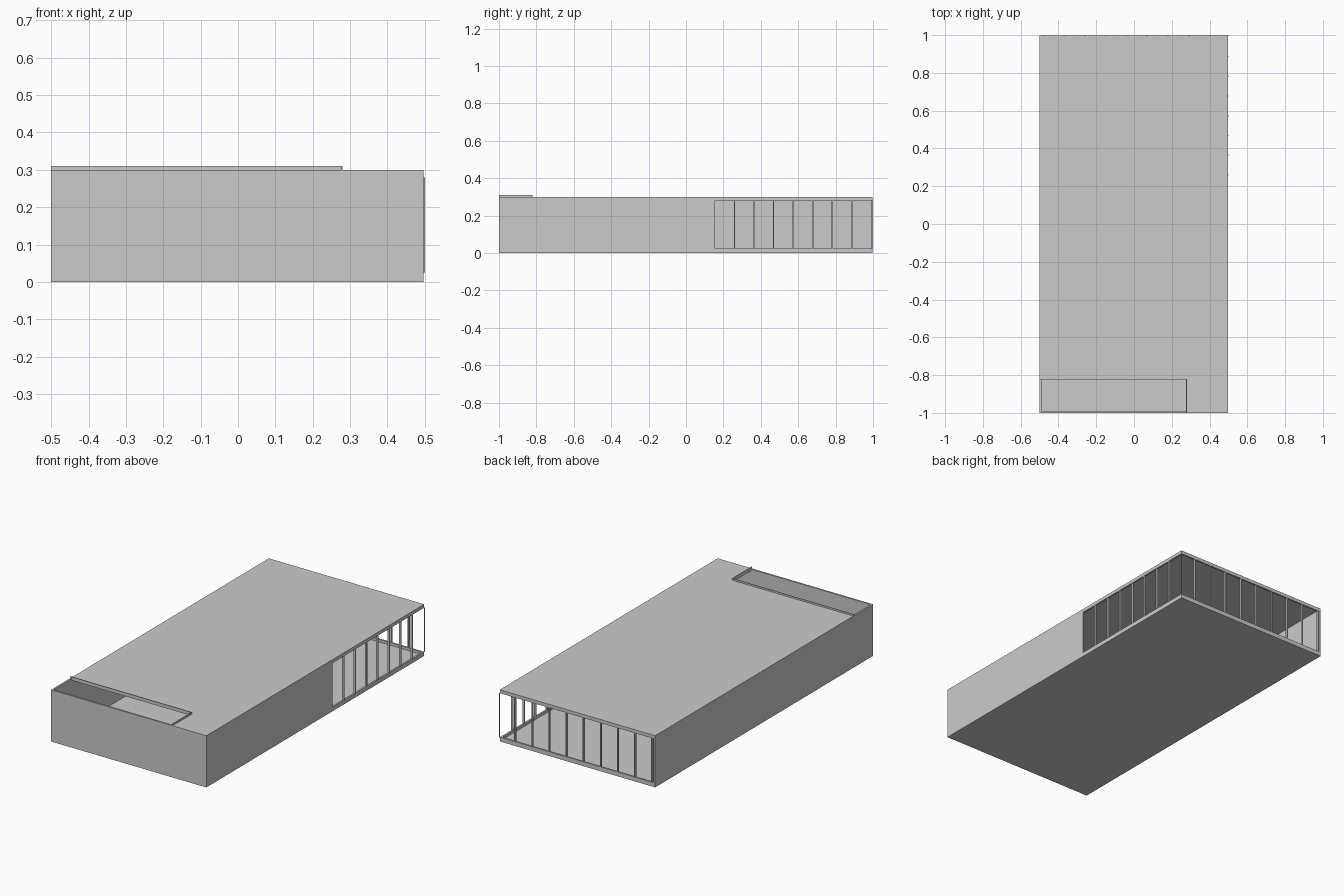
import bpy

if "Cube" in bpy.data.objects:
    bpy.data.objects.remove(bpy.data.objects["Cube"])


def box(name, x, y, z):
    """Axis-aligned box from (min, max) pairs."""
    bpy.ops.mesh.primitive_cube_add(size=1)
    ob = bpy.context.object
    ob.name = name
    ob.location = [(a + b) / 2 for a, b in (x, y, z)]
    ob.scale = [b - a for a, b in (x, y, z)]
    bpy.ops.object.transform_apply(location=True, rotation=False, scale=True)
    return ob


T = 0.01                        # wall thickness
X0, X1 = -0.5, 0.497            # outer faces of the shell
Y0, Y1 = -1.0, 0.997
H = 0.30                        # roof height
SILL, HEAD = 0.025, 0.28        # window opening
WIN_Y = 0.155                   # where the side glazing begins
HOLE_X, HOLE_Y = 0.28, -0.82    # roof opening at the front left

# Floor and solid walls
box("floor", (X0 + T, X1 - T), (Y0 + T, Y1 - T), (0, 0.01))
box("front_wall", (X0, X1), (Y0, Y0 + T), (0, H))
box("left_wall", (X0, X0 + T), (Y0 + T, Y1), (0, H))
box("right_wall", (X1 - T, X1), (Y0 + T, WIN_Y), (0, H))

# Sills and lintels around the two open sides
for part, z in (("sill", (0, SILL)), ("lintel", (HEAD, H))):
    box("right_" + part, (X1 - T, X1), (WIN_Y, Y1), z)
    box("back_" + part, (X0 + T, X1 - T), (Y1 - T, Y1), z)

# Roof: main sheet plus the strip beside the opening
box("roof", (X0 + T, X1 - T), (HOLE_Y, Y1 - T), (H - T, H))
box("roof_strip", (HOLE_X, X1 - T), (Y0 + T, HOLE_Y), (H - T, H))

# Raised rim on the two inner edges of the opening
box("rim_back", (X0, HOLE_X), (HOLE_Y - 0.004, HOLE_Y), (H - T, H + 0.01))
box("rim_side", (HOLE_X - 0.004, HOLE_X), (Y0, HOLE_Y - 0.004), (H - T, H + 0.01))

# Slim mullions, standing slightly proud of the shell
W = 0.003
for i in range(1, 8):
    y = WIN_Y + i * 0.1045
    box(f"right_mullion_{i}", (0.488, 0.5), (y - W, y + W), (SILL, HEAD))
for i in range(9):
    x = -0.48 + i * 0.11
    box(f"back_mullion_{i}", (x - W, x + W), (0.988, 1.0), (SILL, HEAD))
box("corner_post", (0.496, 0.5), (0.996, 1.0), (SILL, HEAD))
